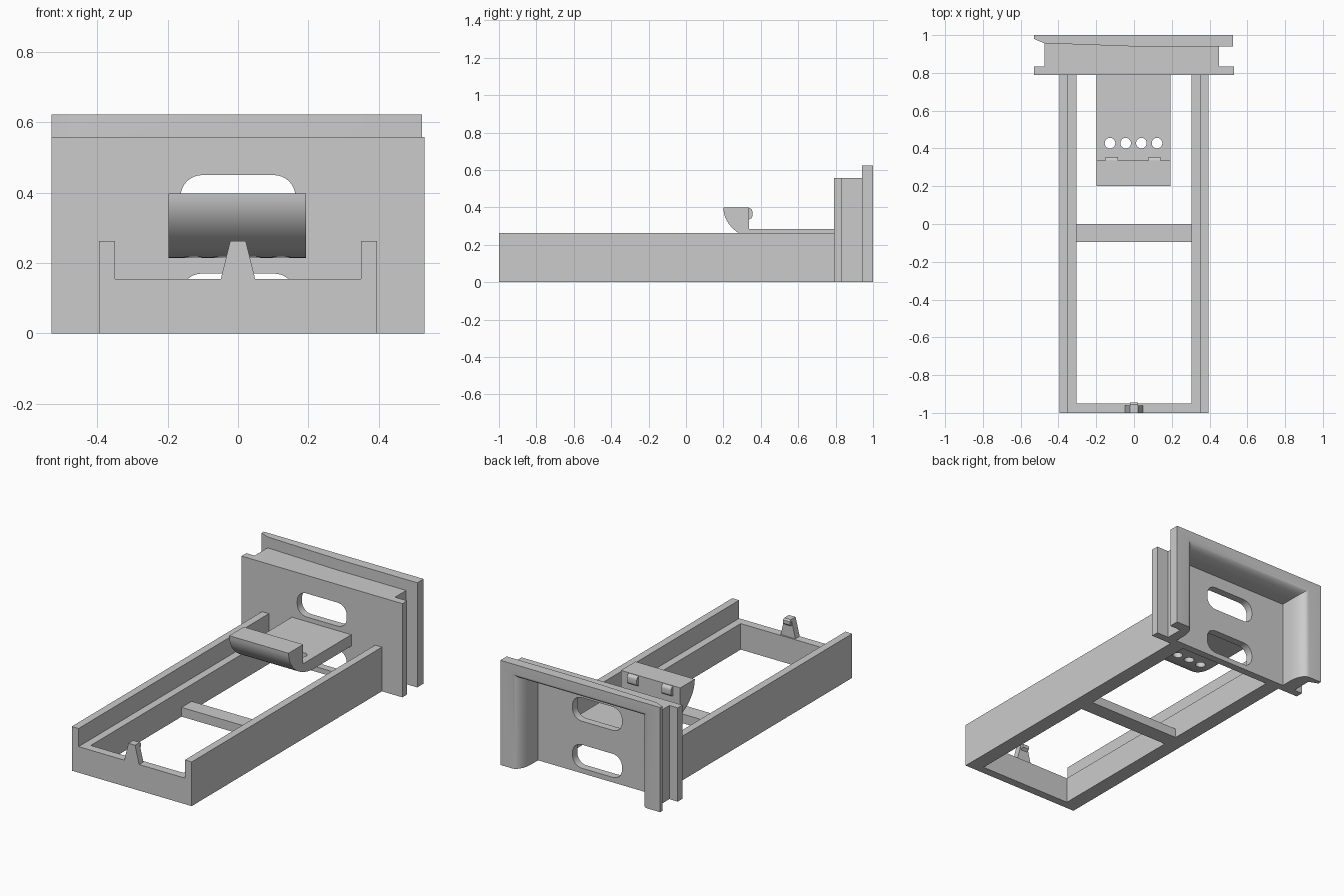
import bpy, bmesh, math
from mathutils import Vector

cube = bpy.data.objects.get("Cube")
if cube:
    bpy.data.objects.remove(cube, do_unlink=True)

grey = bpy.data.materials.new("plain_grey")
grey.use_nodes = True
grey.diffuse_color = (0.6, 0.6, 0.6, 1)
grey.node_tree.nodes["Principled BSDF"].inputs["Base Color"].default_value = (0.6, 0.6, 0.6, 1)


def loft(name, rings):
    """Closed solid through a list of rings with equal point counts."""
    bm = bmesh.new()
    loops = [[bm.verts.new(p) for p in ring] for ring in rings]
    n = len(loops[0])
    for a, b in zip(loops, loops[1:]):
        for i in range(n):
            j = (i + 1) % n
            bm.faces.new((a[i], a[j], b[j], b[i]))
    bm.faces.new(loops[0])
    bm.faces.new(loops[-1])
    bmesh.ops.recalc_face_normals(bm, faces=bm.faces)
    mesh = bpy.data.meshes.new(name)
    bm.to_mesh(mesh)
    bm.free()
    mesh.materials.append(grey)
    obj = bpy.data.objects.new(name, mesh)
    bpy.context.collection.objects.link(obj)
    return obj


def prism(name, axis, profile, lo, hi):
    """Extrude a 2D profile along the axis; the other axes keep x, y, z order."""
    def place(p, d):
        c = list(p)
        c.insert("xyz".index(axis), d)
        return Vector(c)
    return loft(name, [[place(p, d) for p in profile] for d in (lo, hi)])


def box(name, x0, x1, y0, y1, z0, z1):
    return prism(name, "z", [(x0, y0), (x1, y0), (x1, y1), (x0, y1)], z0, z1)


def rounded(cx, cz, w, h, r, steps=8):
    """Rounded rectangle outline from half sizes and a corner radius."""
    pts = []
    for k, (sx, sz) in enumerate([(1, 1), (-1, 1), (-1, -1), (1, -1)]):
        for i in range(steps + 1):
            a = math.pi / 2 * (k + i / steps)
            pts.append((cx + sx * (w - r) + r * math.cos(a), cz + sz * (h - r) + r * math.sin(a)))
    return pts


def cut(target, cutters):
    for c in cutters:
        m = target.modifiers.new("cut", "BOOLEAN")
        m.operation, m.solver, m.object = "DIFFERENCE", "EXACT", c
    bpy.context.view_layer.update()
    done = bpy.data.meshes.new_from_object(target.evaluated_get(bpy.context.evaluated_depsgraph_get()))
    target.modifiers.clear()
    target.data = done


def smooth(obj):
    bpy.ops.object.select_all(action="DESELECT")
    obj.select_set(True)
    bpy.context.view_layer.objects.active = obj
    bpy.ops.object.shade_smooth_by_angle(angle=math.radians(35))


# Side rails: tall outer wall with a lower inner ledge
for side, s in (("left", 1), ("right", -1)):
    rail = [(0.305, 0), (0.395, 0), (0.395, 0.263), (0.35, 0.263), (0.35, 0.155), (0.305, 0.155)]
    prism(side + "_rail", "y", [(s * x, z) for x, z in rail], -1, 0.8)

# Front bar, peg and cross bar
box("front_bar", -0.31, 0.31, -1, -0.95, 0, 0.155)
peg = [(-0.05, 0.15), (0.05, 0.15), (0.022, 0.263), (-0.022, 0.263)]
prism("front_peg", "y", peg, -1, -0.96)
prism("peg_lip", "x", [(-0.97, 0.215), (-0.945, 0.235), (-0.945, 0.255), (-0.955, 0.263), (-0.97, 0.263)],
      -0.022, 0.022)
box("cross_bar", -0.31, 0.31, -0.095, 0, 0, 0.055)

# Upright plate with two rounded slots
plate = box("upright_plate", -0.53, 0.53, 0.79, 0.835, 0, 0.558)
slots = [prism("slot_cutter", "y", rounded(0, z, 0.163, 0.07, 0.06), 0.7, 0.9) for z in (0.38, 0.1)]
cut(plate, slots)
smooth(plate)

# Rear shell and flange, hollowed by a recess with a rounded lip
shell = box("rear_shell", -0.475, 0.45, 0.835, 0.965, 0, 0.558)
flange_outline = [(-0.53, 1), (0.523, 1), (0.523, 0.94), (0, 0.94), (-0.475, 0.957), (-0.53, 0.98)]
flange = prism("rear_flange", "z", flange_outline, 0, 0.623)


def recess_ring(y, grow):
    w, h = 0.39 + grow, 0.525 + grow * 0.8
    return [(-w, y, -0.1), (w, y, -0.1), (w, y, h), (-w, y, h)]


lip = [(0.9 + 0.1 * math.sin(a), 0.055 * (1 - math.cos(a)))
       for a in (math.pi / 2 * i / 10 for i in range(11))]
recess = loft("recess_cutter", [recess_ring(y, g) for y, g in [(0.82, 0)] + lip + [(1.05, 0.055)]])
for part in (shell, flange):
    cut(part, [recess])
    smooth(part)

# Tray with a curved front hook
arc = [(0.445 - 0.245 * math.cos(a), 0.398 - 0.183 * math.sin(a))
       for a in (math.pi / 2 * i / 16 for i in range(17))]
tray = prism("hook_tray", "x", arc + [(0.8, 0.215), (0.8, 0.283), (0.337, 0.283), (0.337, 0.398)],
             -0.198, 0.193)
holes = [prism("hole_cutter", "z", rounded(x, 0.428, 0.028, 0.028, 0.028), 0.1, 0.35)
         for x in (-0.127, -0.044, 0.039, 0.122)]
cut(tray, holes)
smooth(tray)

# Rounded catches behind the hook
for side, x in (("left", 0.108), ("right", -0.118)):
    smooth(prism(side + "_catch", "x", rounded(0.333, 0.366, 0.022, 0.03, 0.02), x - 0.032, x + 0.032))

for helper in slots + holes + [recess]:
    bpy.data.objects.remove(helper, do_unlink=True)
